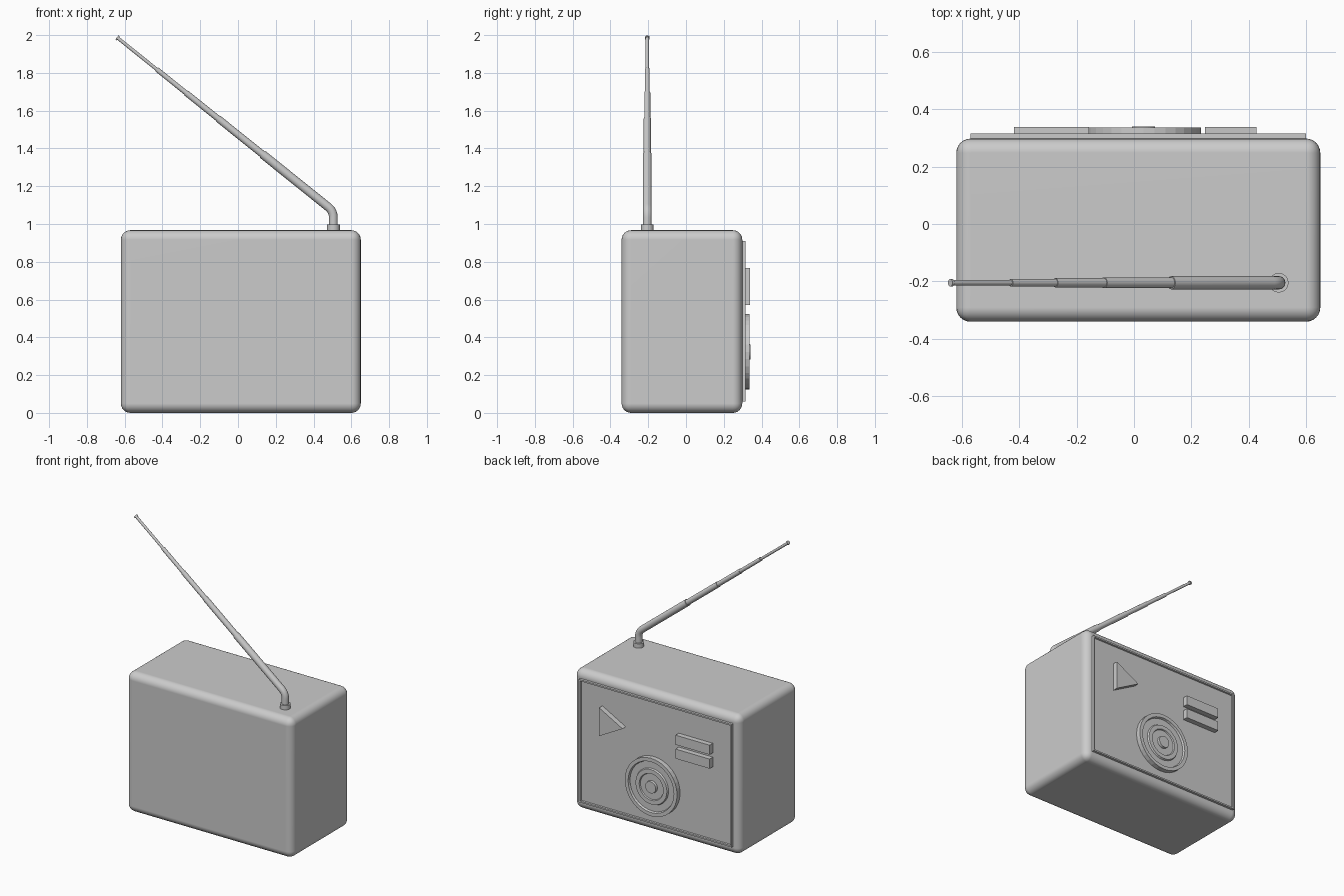
import bpy, bmesh, math
from mathutils import Vector

if "Cube" in bpy.data.objects:
    bpy.data.objects.remove(bpy.data.objects["Cube"])


def make_object(name, bm, smooth=None):
    bmesh.ops.recalc_face_normals(bm, faces=bm.faces)
    me = bpy.data.meshes.new(name)
    bm.to_mesh(me)
    bm.free()
    ob = bpy.data.objects.new(name, me)
    bpy.context.collection.objects.link(ob)
    if smooth:
        bpy.ops.object.select_all(action='DESELECT')
        bpy.context.view_layer.objects.active = ob
        ob.select_set(True)
        bpy.ops.object.shade_smooth_by_angle(angle=math.radians(smooth))
    return ob


def box_bm(lo, hi):
    bm = bmesh.new()
    bmesh.ops.create_cube(bm, size=1)
    for v in bm.verts:
        v.co = [(a + b) / 2 + c * (b - a) for a, b, c in zip(lo, hi, v.co)]
    return bm


def sweep(name, rings, sides=20, side=(0, 1, 0), smooth=30):
    """Closed tube through (centre, axis, radius) rings; side is perpendicular to every axis."""
    bm = bmesh.new()
    side = Vector(side)
    loops = []
    for centre, axis, r in rings:
        across = Vector(axis).normalized().cross(side)
        loops.append([bm.verts.new(Vector(centre) + r * (math.cos(t) * side + math.sin(t) * across))
                      for t in (2 * math.pi * i / sides for i in range(sides))])
    for a, b in zip(loops, loops[1:]):
        for i in range(sides):
            j = (i + 1) % sides
            bm.faces.new((a[i], a[j], b[j], b[i]))
    bm.faces.new(loops[0])
    bm.faces.new(loops[-1])
    return make_object(name, bm, smooth)


# Rounded case, with flat sides kept evenly shaded
bm = box_bm((-0.62, -0.341, 0), (0.65, 0.298, 0.967))
bmesh.ops.bevel(bm, geom=bm.edges[:], offset=0.05, segments=6, profile=0.5, affect='EDGES')
case = make_object("case", bm, 30)
case.modifiers.new("even_shading", 'WEIGHTED_NORMAL').keep_sharp = True

# Back panel with a raised rim around a recessed face
bm = box_bm((-0.57, 0.28, 0.06), (0.60, 0.315, 0.91))
bm.normal_update()
face = max(bm.faces, key=lambda f: f.normal.y)
bmesh.ops.inset_region(bm, faces=[face], thickness=0.015)
bmesh.ops.inset_region(bm, faces=[face], thickness=0.002)
for v in face.verts:
    v.co.y = 0.303
make_object("back_panel", bm)

# Speaker with concentric rings and centre cap, turned from (radius, y) points
profile = [(0.20, 0.29), (0.20, 0.336), (0.175, 0.336), (0.17, 0.322),
           (0.125, 0.322), (0.12, 0.333), (0.092, 0.333), (0.088, 0.325),
           (0.042, 0.325), (0.04, 0.341)]
sweep("speaker", [((0.033, y, 0.323), (0, 1, 0), r) for r, y in profile],
      sides=32, side=(1, 0, 0), smooth=None)

# Two bar buttons
for i, z in enumerate((0.573, 0.669)):
    make_object(f"bar_button_{i + 1}", box_bm((-0.418, 0.29, z), (-0.157, 0.339, z + 0.066)))

# Triangular button
bm = bmesh.new()
tri = [(0.427, 0.768), (0.427, 0.572), (0.248, 0.67)]
lo, hi = ([bm.verts.new((x, y, z)) for x, z in tri] for y in (0.29, 0.339))
bm.faces.new(lo)
bm.faces.new(hi)
for i in range(3):
    j = (i + 1) % 3
    bm.faces.new((lo[i], lo[j], hi[j], hi[i]))
make_object("triangle_button", bm)

# Antenna collar
AX, AY = 0.505, -0.205
UP = Vector((0, 0, 1))
sweep("antenna_collar", [((AX, AY, z), UP, r) for z, r in ((0.95, 0.034), (0.997, 0.034))])

# Telescopic antenna: upright stub, elbow, then stepped sections to the tip
tip = Vector((-0.641, AY, 1.988))
elbow = Vector((AX, AY, 1.068))
d = (tip - elbow).normalized()
rings = [((AX, AY, 0.98), UP, 0.023)]
start, end = elbow - UP * 0.035, elbow + d * 0.035
for i in range(7):
    t = i / 6
    p = start * (1 - t) ** 2 + elbow * 2 * t * (1 - t) + end * t * t
    rings.append((p, UP * (1 - t) + d * t, 0.023))
steps = [(0.13, 0.023, 0.019), (-0.105, 0.019, 0.016), (-0.275, 0.016, 0.013),
         (-0.43, 0.013, 0.009), (-0.634, 0.009, 0.013)]
for x, r0, r1 in steps:
    p = elbow + d * ((x - AX) / d.x)
    rings += [(p, d, r0), (p, d, r1)]
rings.append((tip, d, 0.013))
sweep("antenna", rings)
